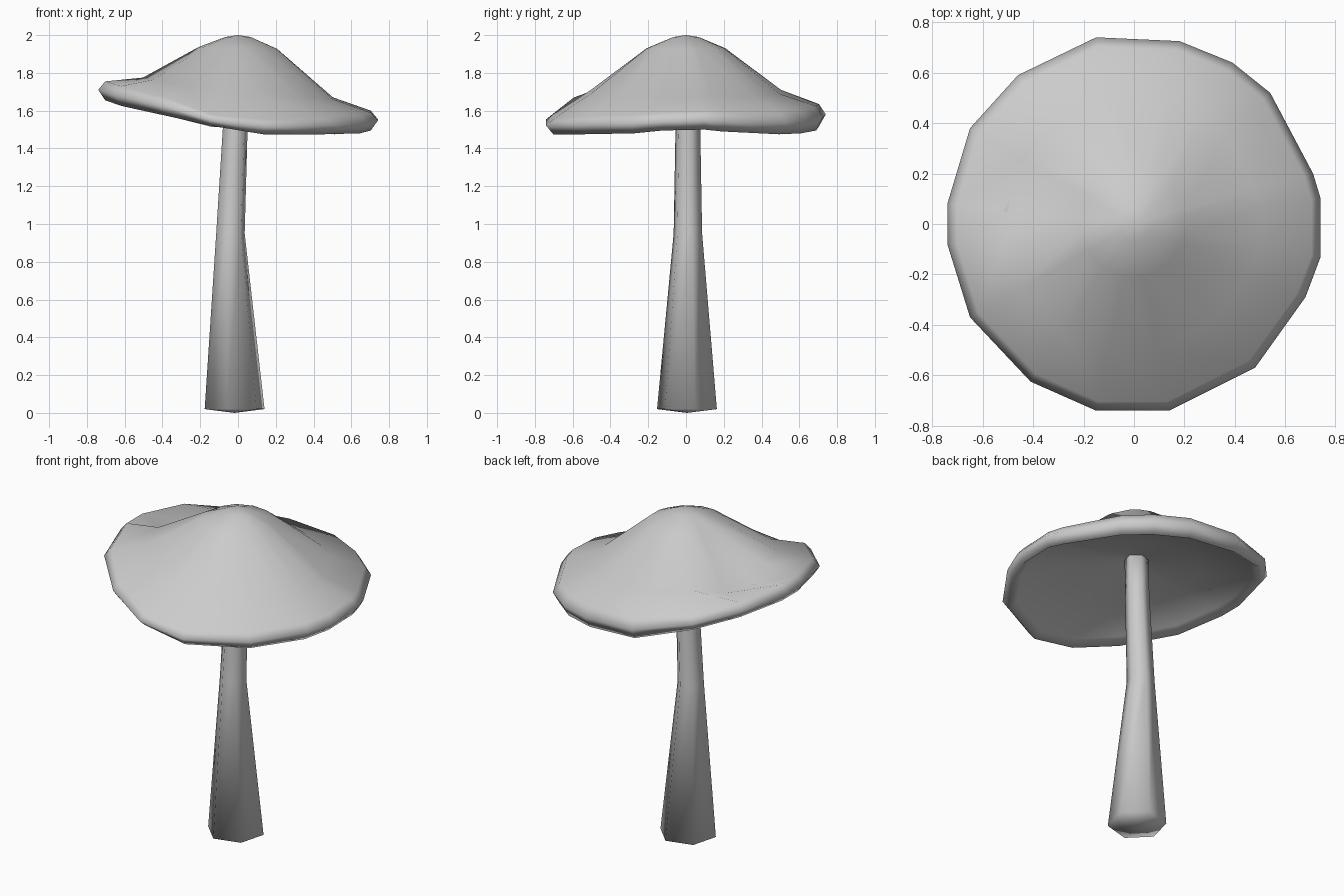
import bpy, bmesh, math

if "Cube" in bpy.data.objects:
    bpy.data.objects.remove(bpy.data.objects["Cube"])


def loft(name, rings, start, end):
    """Smooth closed skin through rings of equal length, capped by two pole points."""
    bm = bmesh.new()
    loops = [[bm.verts.new(p) for p in ring] for ring in rings]
    n = len(loops[0])
    for a, b in zip(loops, loops[1:]):
        for i in range(n):
            j = (i + 1) % n
            bm.faces.new((a[i], a[j], b[j], b[i]))
    for loop, pole in ((loops[0], start), (loops[-1], end)):
        p = bm.verts.new(pole)
        for i in range(n):
            bm.faces.new((loop[i], loop[(i + 1) % n], p))
    bmesh.ops.recalc_face_normals(bm, faces=bm.faces)
    for f in bm.faces:
        f.smooth = True
    mesh = bpy.data.meshes.new(name)
    bm.to_mesh(mesh)
    bm.free()
    obj = bpy.data.objects.new(name, mesh)
    bpy.context.collection.objects.link(obj)
    return obj


# Wavy cap rim: x, y, underside z, upper lip z, shoulder z (dimple on the left)
rim = [
    (.74, .10, 1.50, 1.60, 1.67), (.71, .20, 1.49, 1.60, 1.67),
    (.54, .52, 1.475, 1.60, 1.675), (.39, .64, 1.48, 1.61, 1.68),
    (.18, .725, 1.495, 1.625, 1.69), (-.15, .74, 1.515, 1.635, 1.71),
    (-.46, .59, 1.59, 1.68, 1.74), (-.65, .38, 1.64, 1.73, 1.70),
    (-.74, .08, 1.655, 1.755, 1.69), (-.74, -.08, 1.655, 1.755, 1.775),
    (-.65, -.37, 1.625, 1.73, 1.765), (-.41, -.625, 1.575, 1.67, 1.73),
    (-.15, -.74, 1.52, 1.58, 1.71), (.14, -.74, 1.475, 1.555, 1.69),
    (.48, -.57, 1.475, 1.57, 1.67), (.68, -.29, 1.48, 1.58, 1.66),
    (.74, -.13, 1.495, 1.59, 1.66),
]

# Cap cross-section from the crown over the lip to the hollow underside:
# share of the rim radius, height from (underside, lip, shoulder)
section = [
    (.09, lambda u, l, s: 1.99),
    (.28, lambda u, l, s: 1.93 + .1 * (s - 1.7)),
    (.68, lambda u, l, s: s),
    (.95, lambda u, l, s: l),
    (1.0, lambda u, l, s: (u + l) / 2 + .005),
    (.95, lambda u, l, s: u),
    (.89, lambda u, l, s: u + .035),
    (.50, lambda u, l, s: (u + 1.70) / 2 + .02),
    (.10, lambda u, l, s: 1.72),
]
cap_rings = [[(x * f, y * f, height(u, l, s)) for x, y, u, l, s in rim]
             for f, height in section]
loft("mushroom_cap", cap_rings, (0, 0, 2.0), (0, 0, 1.73))

# Tapering, slightly bent six-sided stem: centre x, centre y, z, radius
stem = [(-.018, .005, .02, .164), (-.04, .01, .95, .078),
        (-.015, .01, 1.5, .068), (-.01, .01, 1.75, .067)]
sides = 6
turn = math.radians(15)
stem_rings = [[(cx + r * math.cos(math.tau * i / sides + turn),
                cy + r * math.sin(math.tau * i / sides + turn), z)
               for i in range(sides)] for cx, cy, z, r in stem]
loft("mushroom_stem", stem_rings, (-.018, .005, 0), (-.01, .01, 1.76))
